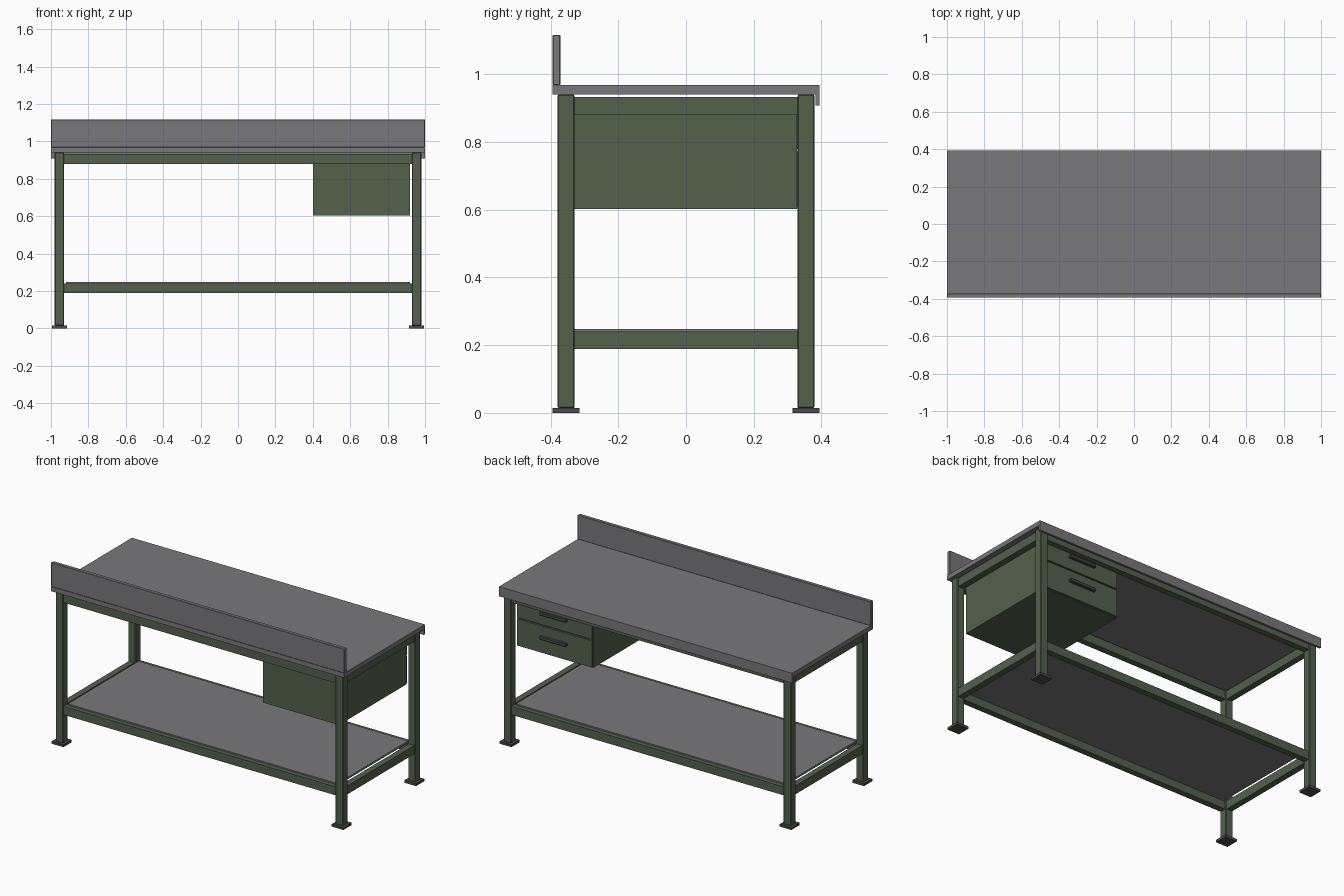
import bpy

cube = bpy.data.objects.get("Cube")
if cube:
    bpy.data.objects.remove(cube, do_unlink=True)


def material(name, rgb):
    m = bpy.data.materials.new(name)
    m.use_nodes = True
    m.diffuse_color = (*rgb, 1)
    bsdf = m.node_tree.nodes["Principled BSDF"]
    bsdf.inputs["Base Color"].default_value = (*rgb, 1)
    bsdf.inputs["Roughness"].default_value = 0.6
    return m


steel = material("grey steel", (0.19, 0.19, 0.20))
green = material("green paint", (0.087, 0.12, 0.073))
dark = material("dark rubber", (0.07, 0.068, 0.073))


def box(name, x, y, z, mat, bevel=0):
    """Box from (min, max) pairs along each axis."""
    bpy.ops.mesh.primitive_cube_add(size=1)
    ob = bpy.context.object
    ob.name = name
    ob.location = [(a + b) / 2 for a, b in (x, y, z)]
    ob.scale = [b - a for a, b in (x, y, z)]
    bpy.ops.object.transform_apply(location=False, rotation=False, scale=True)
    ob.data.materials.append(mat)
    if bevel:
        mod = ob.modifiers.new("Bevel", 'BEVEL')
        mod.width = bevel
        mod.segments = 1
    return ob


def around(centre, half):
    return (centre - half, centre + half)


# Worktop with splashback and folded lip
box("worktop", (-1, 1), (-0.394, 0.382), (0.94, 0.968), steel)
box("worktop_lip", (-1, 1), (0.382, 0.394), (0.908, 0.968), steel)
box("splashback", (-1, 1), (-0.394, -0.371), (0.968, 1.117), steel, 0.002)

# Legs and foot pads
LEG_X, LEG_Y = 0.955, 0.354
for sx, side in ((1, "left"), (-1, "right")):
    for sy, end in ((-1, "front"), (1, "back")):
        x, y = sx * LEG_X, sy * LEG_Y
        box(f"{end}_{side}_leg", around(x, 0.025), around(y, 0.025),
            (0.014, 0.94), green, 0.003)
        box(f"{end}_{side}_foot_pad", around(x, 0.04), around(y, 0.04),
            (0, 0.015), dark)

# Upper and lower rails between the legs
for level, z in (("upper", (0.88, 0.933)), ("lower", (0.188, 0.24))):
    for s, side, end in ((1, "left", "back"), (-1, "right", "front")):
        box(f"{level}_{end}_rail", (-0.93, 0.93), around(s * LEG_Y, 0.019), z, green)
        box(f"{level}_{side}_rail", around(s * LEG_X, 0.019), (-0.33, 0.33), z, green)

# Shelf resting on the long rails
box("shelf", (-0.92, 0.92), (-0.345, 0.345), (0.236, 0.248), steel)

# Drawer cabinet
X0, X1 = 0.40, 0.92
box("drawer_cabinet", (X0, X1), (-0.33, 0.328), (0.603, 0.933), green)
for name, z, grip in (("lower", (0.607, 0.772), 0.705), ("upper", (0.78, 0.93), 0.855)):
    box(f"{name}_drawer_front", (X0 + 0.005, X1 - 0.005), (0.328, 0.34), z, green)
    box(f"{name}_drawer_handle", around((X0 + X1) / 2, 0.09), (0.34, 0.36),
        around(grip, 0.01), dark, 0.003)
